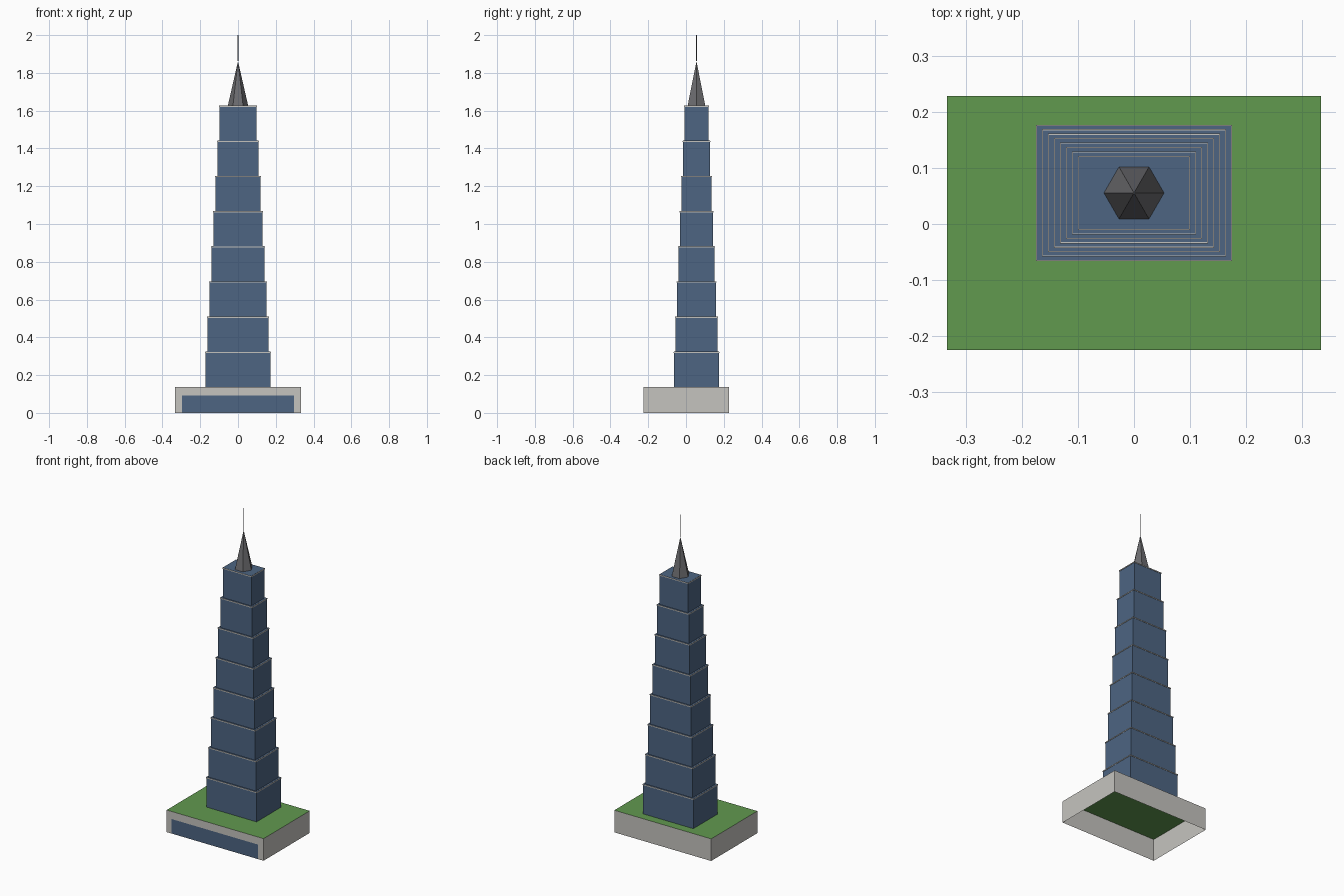
import bpy, bmesh, math
from mathutils import Matrix

if "Cube" in bpy.data.objects:
    bpy.data.objects.remove(bpy.data.objects["Cube"])


def material(name, rgb):
    m = bpy.data.materials.new(name)
    m.diffuse_color = (*rgb, 1)
    m.use_nodes = True
    m.node_tree.nodes["Principled BSDF"].inputs["Base Color"].default_value = m.diffuse_color
    return m


STONE = material("light stone", (0.56, 0.55, 0.52))
GLASS = material("blue glass", (0.075, 0.130, 0.225))
GRASS = material("roof grass", (0.12, 0.32, 0.078))
METAL = material("dark metal", (0.15, 0.15, 0.16))


def finish(name, bm, *mats):
    me = bpy.data.meshes.new(name)
    bm.to_mesh(me)
    bm.free()
    for m in mats:
        me.materials.append(m)
    ob = bpy.data.objects.new(name, me)
    bpy.context.collection.objects.link(ob)
    return ob


def box_bm(hx, hy, z0, z1, cy):
    bm = bmesh.new()
    mat = Matrix.Translation((0, cy, (z0 + z1) / 2)) @ Matrix.Diagonal((2 * hx, 2 * hy, z1 - z0, 1))
    bmesh.ops.create_cube(bm, size=1, matrix=mat)
    return bm


def cone(name, r1, r2, z0, z1, cy, sides, mat):
    bm = bmesh.new()
    bmesh.ops.create_cone(bm, cap_ends=True, segments=sides, radius1=r1, radius2=r2, depth=z1 - z0,
                          matrix=Matrix.Translation((0, cy, (z0 + z1) / 2)) @ Matrix.Rotation(math.pi / 2, 4, 'Z'))
    return finish(name, bm, mat)


BASE_TOP, ROOF, TOWER_Y, TIERS = 0.1376, 1.627, 0.0554, 8

# Podium: open underneath, stone walls, grass on top
bm = box_bm(0.3335, 0.2268, 0, BASE_TOP, 0.0018)
bmesh.ops.delete(bm, geom=[f for f in bm.faces if f.normal.z < -0.5], context='FACES_ONLY')
for f in bm.faces:
    f.material_index = 1 if f.normal.z > 0.5 else 0
finish("podium", bm, STONE, GRASS)

# Shop window: flat sheet just in front of the podium
bm = bmesh.new()
bm.faces.new([bm.verts.new((x, -0.2286, z)) for x, z in
              ((-0.297, 0.003), (0.297, 0.003), (0.297, 0.0925), (-0.297, 0.0925))])
finish("shop_window", bm, GLASS)

# Stepped tower with a thin stone ledge at the top of each tier
step = (ROOF - BASE_TOP) / TIERS
for i in range(TIERS):
    hx, hy = 0.173 - 0.0107 * i, 0.1195 - 0.0079 * i
    z0 = BASE_TOP + i * step
    finish(f"tier_{i + 1}", box_bm(hx, hy, z0, z0 + step, TOWER_Y), GLASS)
    finish(f"ledge_{i + 1}", box_bm(hx + 0.002, hy + 0.002, z0 + step - 0.0065, z0 + step - 0.0005, TOWER_Y), STONE)

# Six-sided spire and needle antenna
cone("spire", 0.0536, 0.0, ROOF, 1.862, TOWER_Y, 6, METAL)
cone("antenna", 0.0022, 0.0022, 1.862, 2.0, TOWER_Y, 6, METAL)
